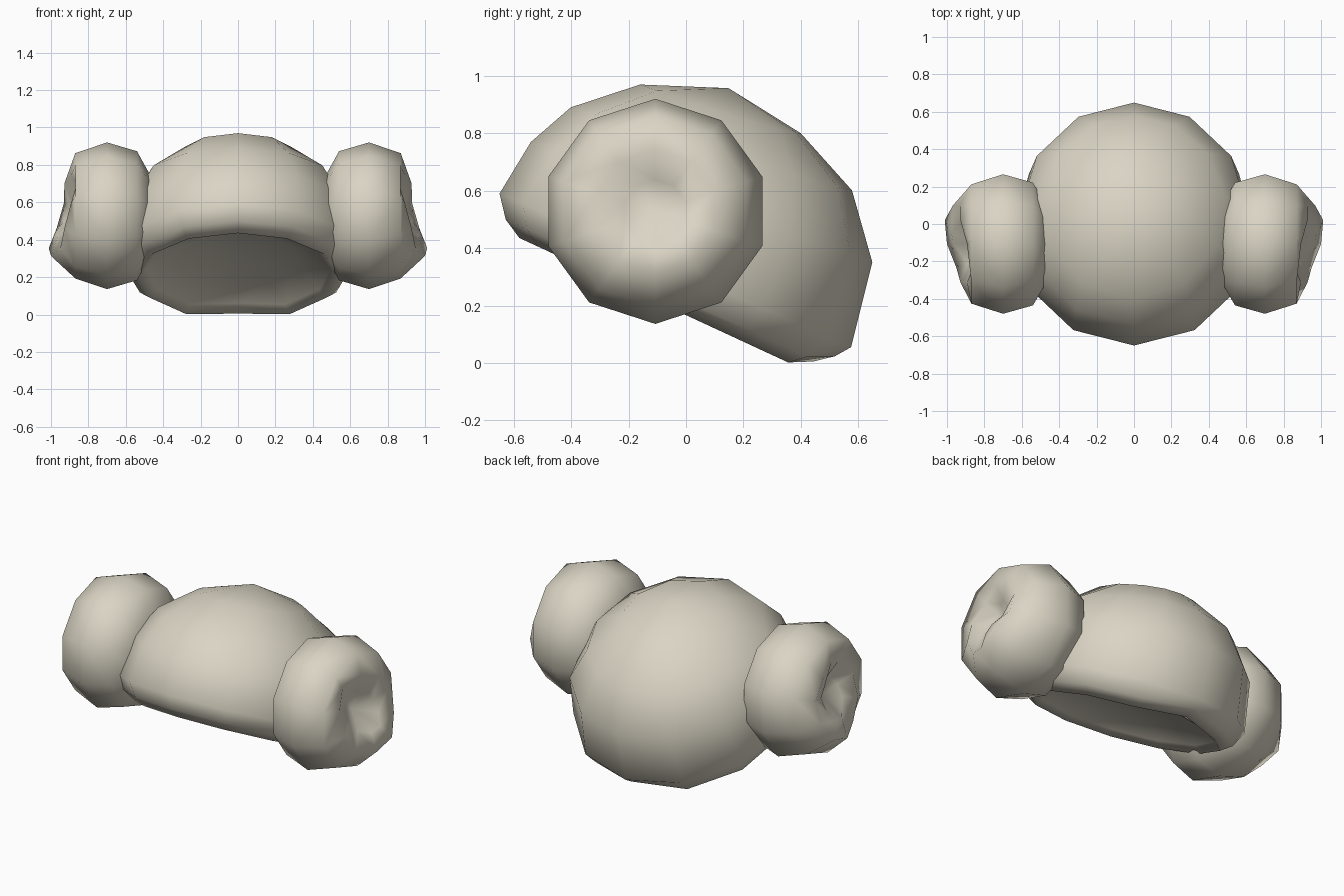
import bpy, bmesh, math
from mathutils import Vector, Matrix

if "Cube" in bpy.data.objects:
    bpy.data.objects.remove(bpy.data.objects["Cube"])

mat = bpy.data.materials.new("warm beige")
mat.diffuse_color = (0.70, 0.66, 0.55, 1)
mat.use_nodes = True
mat.node_tree.nodes["Principled BSDF"].inputs["Base Color"].default_value = mat.diffuse_color


def loft(name, rows, seg, place):
    """Skin rings of seg points; a row whose first value is None is a pole."""
    bm = bmesh.new()
    rings = []
    for row in rows:
        n = 1 if row[0] == 0 else seg
        rings.append([bm.verts.new(place(row, 2 * math.pi * i / seg)) for i in range(n)])
    for a, b in zip(rings, rings[1:]):
        for i in range(seg):
            j = (i + 1) % seg
            vs = [a[i % len(a)], a[j % len(a)], b[j % len(b)], b[i % len(b)]]
            bm.faces.new(list(dict.fromkeys(vs)))
    bmesh.ops.recalc_face_normals(bm, faces=bm.faces)
    for f in bm.faces:
        f.smooth = True
    me = bpy.data.meshes.new(name)
    bm.to_mesh(me)
    bm.free()
    me.materials.append(mat)
    ob = bpy.data.objects.new(name, me)
    bpy.context.collection.objects.link(ob)
    return ob


# Hair cap: tilted dome with a rounded rim and a shallow hollow underside
tilt = Matrix.Translation((0, -0.154, 0.072)) @ Matrix.Rotation(math.radians(-25), 4, 'X')


def cap_point(row, a):
    rf, hf, rb, hb = row
    if rf == 0:
        return tilt @ Vector((0, rb, hf))
    t = (1 + math.cos(a)) / 2          # 0 at the front, 1 at the back
    r, h = rf + (rb - rf) * t, hf + (hb - hf) * t
    if hf < 0.23 and t > 0.98:
        h += 0.04                      # rim rises at the nape
    return tilt @ Vector((0.97 * r * math.sin(a), r * math.cos(a), h))


# front radius, front height, back radius, back height (pole: 0, height, offset)
cap_rows = [(0, 0.93, -0.10, 0), (0.385, 0.811, 0.194, 0.894), (0.57, 0.637, 0.44, 0.789),
            (0.645, 0.469, 0.61, 0.592), (0.668, 0.26, 0.668, 0.293),
            (0.61, 0.187, 0.63, 0.20), (0.54, 0.149, 0.57, 0.152),
            (0.50, 0.18, 0.52, 0.19), (0.33, 0.25, 0.33, 0.25), (0, 0.27, 0, 0)]
loft("hair_cap", cap_rows, 12, cap_point)

# Side buns: puffy coils with a dented outer face, angle 0 at the top
bun_rows = [(0, 0.455), (0.2, 0.46), (0.345, 0.54), (0.392, 0.70),
            (0.335, 0.87), (0.215, 0.93), (0.11, 0.895), (0, 0.83)]

for side, label in ((-1, "left"), (1, "right")):
    def bun_point(row, a):
        r, x = row
        if 0.1 < r < 0.25 and x > 0.8:
            x += 0.085 * max(0, math.cos(a - math.radians(155))) ** 2   # low coil bulge
            x -= 0.07 * max(0, math.cos(a + math.radians(36))) ** 3     # notch where the coil starts
        return Vector((side * x, -0.107 + r * math.sin(a), 0.528 + r * math.cos(a)))
    loft(label + "_bun", bun_rows, 10, bun_point)
